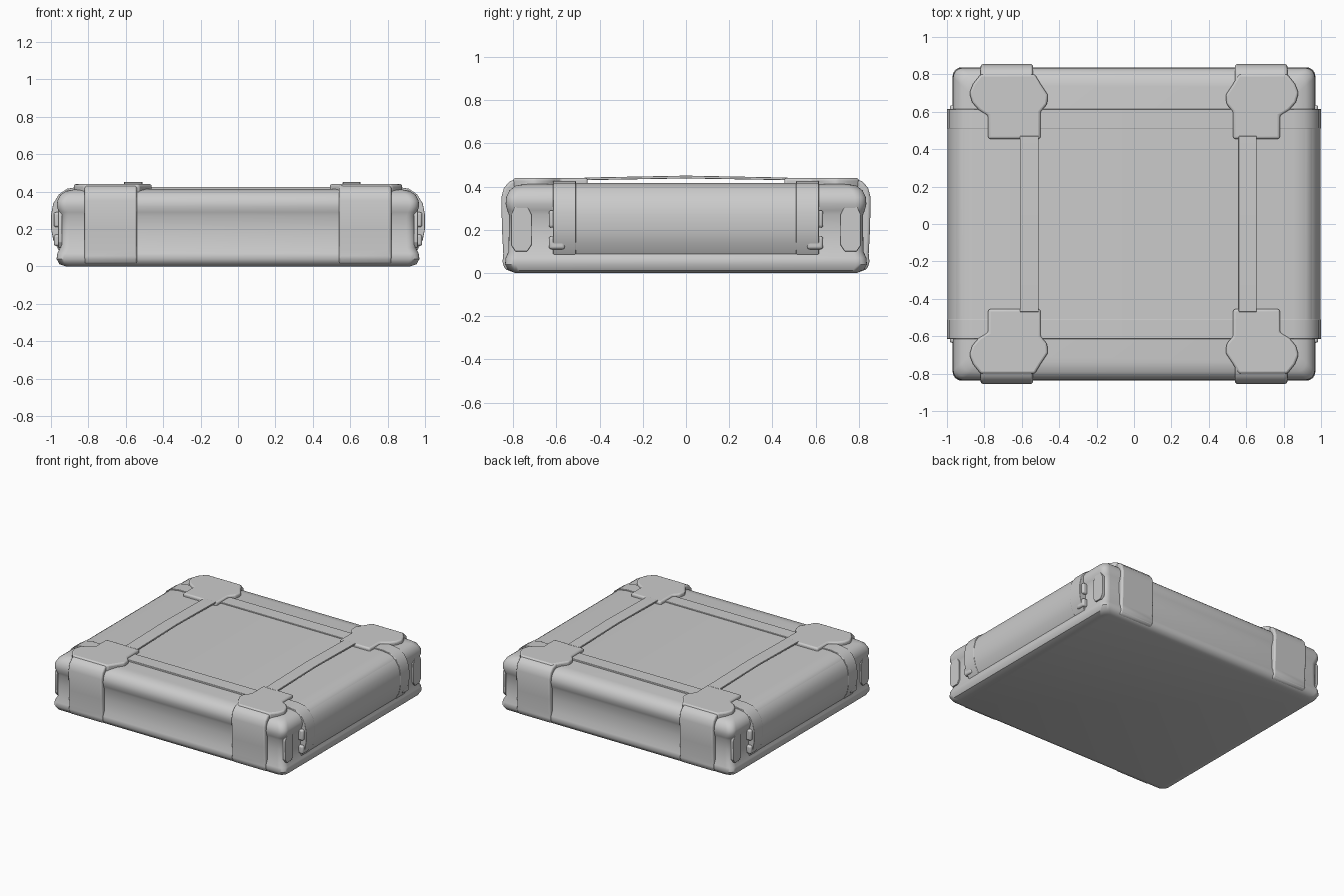
import bpy, bmesh, math
from mathutils import Vector

if "Cube" in bpy.data.objects:
    bpy.data.objects.remove(bpy.data.objects["Cube"], do_unlink=True)

GREY = (0.6, 0.6, 0.6, 1)
mat = bpy.data.materials.new("plain grey")
mat.use_nodes = True
mat.diffuse_color = GREY
mat.node_tree.nodes["Principled BSDF"].inputs["Base Color"].default_value = GREY


def finish(name, bm, bevel=0.0, angle=40):
    """Turn a bmesh into a shaded object with an optional soft edge."""
    bmesh.ops.recalc_face_normals(bm, faces=bm.faces)
    me = bpy.data.meshes.new(name)
    bm.to_mesh(me)
    bm.free()
    me.materials.append(mat)
    ob = bpy.data.objects.new(name, me)
    bpy.context.collection.objects.link(ob)
    if bevel:
        mod = ob.modifiers.new("soft edges", "BEVEL")
        mod.width, mod.segments, mod.limit_method = bevel, 3, "ANGLE"
    bpy.ops.object.select_all(action="DESELECT")
    ob.select_set(True)
    bpy.context.view_layer.objects.active = ob
    bpy.ops.object.shade_smooth_by_angle(angle=math.radians(angle))
    return ob


def prism(name, outline, axis, low, high, bevel=0.0):
    """Extrude a closed 2D outline along an axis."""
    def place(a, b, c):
        return {"x": (c, a, b), "y": (a, c, b), "z": (a, b, c)}[axis]
    bm = bmesh.new()
    rings = [[bm.verts.new(place(a, b, c)) for a, b in outline] for c in (low, high)]
    bm.faces.new(rings[0])
    bm.faces.new(rings[1])
    n = len(outline)
    for i in range(n):
        j = (i + 1) % n
        bm.faces.new((rings[0][i], rings[0][j], rings[1][j], rings[1][i]))
    return finish(name, bm, bevel)


def box(name, x, y, z, bevel=0.0):
    return prism(name, [(x[0], y[0]), (x[1], y[0]), (x[1], y[1]), (x[0], y[1])],
                 "z", z[0], z[1], bevel)


def rounded_ring(hx, hy, r, steps=6):
    pts = []
    for k, (sx, sy) in enumerate([(1, 1), (-1, 1), (-1, -1), (1, -1)]):
        for s in range(steps + 1):
            a = math.pi / 2 * (k + s / steps)
            pts.append((sx * (hx - r) + r * math.cos(a), sy * (hy - r) + r * math.sin(a)))
    return pts


# Main case: stacked rounded outlines with a bottom lip and a side groove
levels = [  # half width, half depth, height
    (0.92, 0.79, 0), (0.955, 0.822, 0.012), (0.97, 0.838, 0.04),
    (0.966, 0.835, 0.07), (0.952, 0.822, 0.1), (0.95, 0.82, 0.2),
    (0.95, 0.82, 0.27), (0.958, 0.828, 0.29), (0.968, 0.835, 0.32),
    (0.966, 0.833, 0.35), (0.95, 0.818, 0.382), (0.92, 0.79, 0.404), (0.87, 0.74, 0.413)]
bm = bmesh.new()
rings = [[bm.verts.new((x, y, z)) for x, y in rounded_ring(hx, hy, 0.05)] for hx, hy, z in levels]
for a, b in zip(rings, rings[1:]):
    for i in range(len(a)):
        j = (i + 1) % len(a)
        bm.faces.new((a[i], a[j], b[j], b[i]))
bm.faces.new(rings[0])
bm.faces.new(rings[-1])
finish("main_case", bm)

# Bulged belt over both ends, with a raised band along each of its edges
half = [(0.955, 0.085), (0.985, 0.14), (0.997, 0.2), (0.997, 0.27),
        (0.985, 0.33), (0.955, 0.378), (0.91, 0.408), (0.85, 0.417)]
belt = half + [(-x, z) for x, z in reversed(half)]
prism("side_belt", belt, "y", -0.61, 0.61, 0.006)
band = [(x * 1.003, 0.085 + (z - 0.085) * 1.025) for x, z in belt]
for side, s in (("front", -1), ("back", 1)):
    prism(side + "_band", band, "y", min(s * 0.51, s * 0.615), max(s * 0.51, s * 0.615), 0.004)

# Corner straps: wrap up the wall and spread into a pad on the lid
wall = [(0.8, 0.008), (0.835, 0.015), (0.85, 0.045), (0.846, 0.09), (0.852, 0.2),
        (0.855, 0.35), (0.843, 0.395), (0.815, 0.425), (0.77, 0.439), (0.62, 0.438),
        (0.62, 0.38), (0.75, 0.38)]
pad = [(0.82, 0.8), (0.86, 0.75), (0.88, 0.7), (0.865, 0.65), (0.83, 0.61), (0.78, 0.58),
       (0.78, 0.455), (0.5, 0.455), (0.5, 0.6), (0.465, 0.64), (0.46, 0.69), (0.5, 0.75), (0.53, 0.8)]
for fb, sy in (("front", -1), ("back", 1)):
    for lr, sx in (("right", -1), ("left", 1)):
        tag = fb + "_" + lr
        x0, x1 = sorted((sx * 0.54, sx * 0.82))
        prism(tag + "_strap", [(sy * y, z) for y, z in wall], "x", x0, x1, 0.012)
        shift = 0.03 if sx > 0 else 0
        prism(tag + "_pad", [(sx * x + shift * (x < 0.6), sy * y) for x, y in pad],
              "z", 0.38, 0.44, 0.012)
        # End plate and clasp tab beside each vertical corner
        plate = [(0.715, 0.13), (0.735, 0.1), (0.79, 0.1), (0.81, 0.13),
                 (0.81, 0.27), (0.79, 0.31), (0.735, 0.31), (0.715, 0.27)]
        px = sorted((sx * 0.94, sx * 0.962))
        prism(tag + "_end_plate", [(sy * y, z) for y, z in plate], "x", px[0], px[1], 0.003)
        ty = sorted((sy * 0.56, sy * 0.635))
        tx = sorted((sx * 0.93, sx * 0.985))
        for label, z in (("lower", (0.11, 0.17)), ("upper", (0.21, 0.29))):
            box(tag + "_" + label + "_tab", tx, ty, z, 0.012)

# Raised slim bars bridging the pads, with a clear gap beneath
arch = [(-0.47, 0.43), (0, 0.438), (0.47, 0.43), (0.47, 0.442), (0, 0.451), (-0.47, 0.442)]
for side, x0, x1 in (("right", -0.61, -0.51), ("left", 0.56, 0.655)):
    prism(side + "_bar", arch, "x", x0, x1, 0.003)
